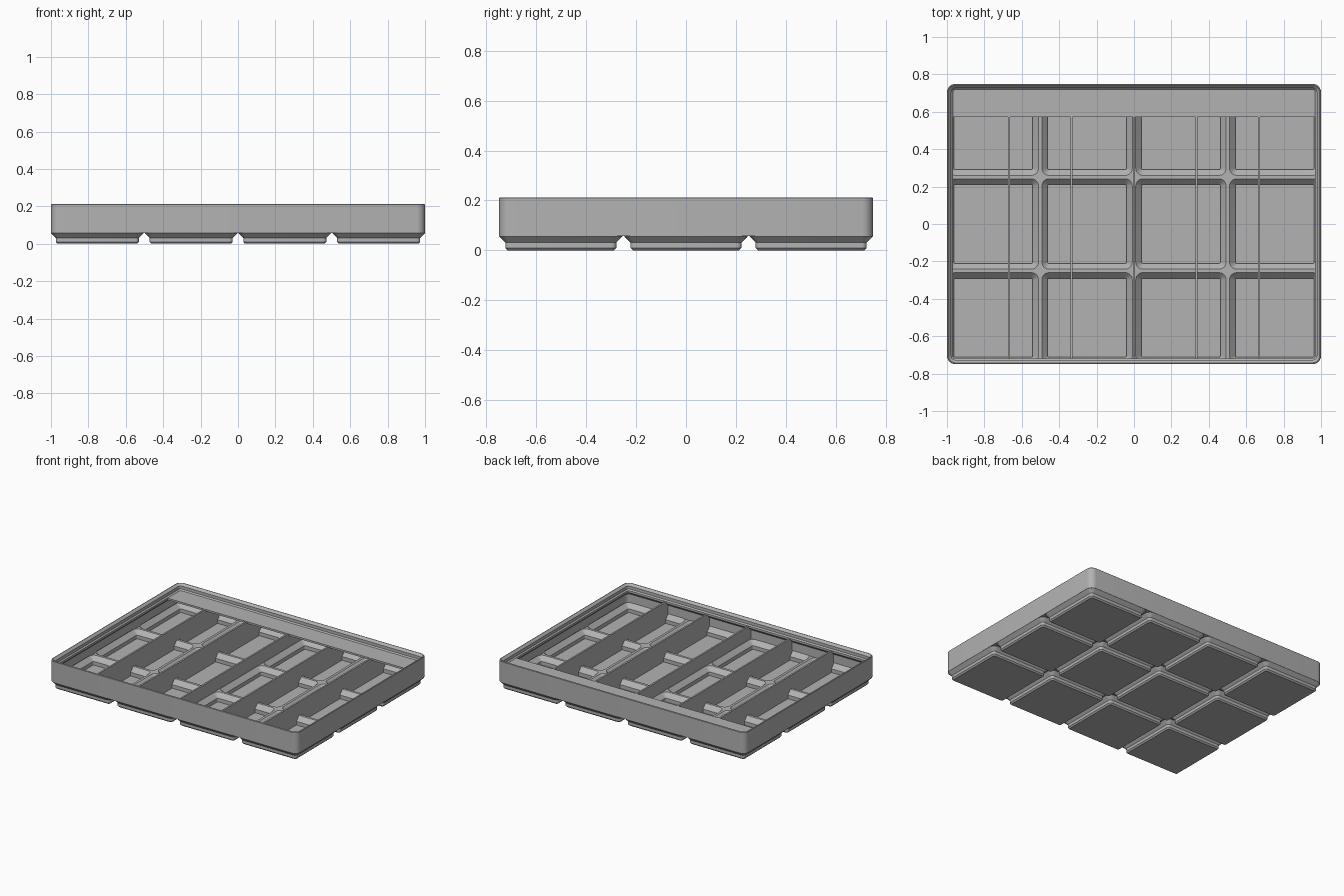
import bpy, bmesh, math

if "Cube" in bpy.data.objects:
    bpy.data.objects.remove(bpy.data.objects["Cube"])

S = 2 / 167.5            # millimetres to scene units
PITCH = 42
HX, HY, R = 83.75, 62.75, 3.75
CELLS = [(x * PITCH, y * PITCH) for x in (-1.5, -0.5, 0.5, 1.5) for y in (-1, 0, 1)]

grey = bpy.data.materials.new("light grey plastic")
grey.use_nodes = True
colour = (0.45, 0.45, 0.45, 1)
grey.diffuse_color = colour
grey.node_tree.nodes["Principled BSDF"].inputs["Base Color"].default_value = colour


def finish(name, bm):
    bmesh.ops.recalc_face_normals(bm, faces=bm.faces)
    bmesh.ops.scale(bm, vec=(S, S, S), verts=bm.verts)
    mesh = bpy.data.meshes.new(name)
    bm.to_mesh(mesh)
    bm.free()
    mesh.materials.append(grey)
    obj = bpy.data.objects.new(name, mesh)
    bpy.context.collection.objects.link(obj)
    return obj


def loft(bm, hx, hy, r, profile, cx=0, cy=0, seg=6):
    """Closed solid of rounded rectangles; profile is (inset, z) from bottom to top."""
    rings = []
    for inset, z in profile:
        rad = max(r - inset, 0.4)
        ring = []
        for quarter, (sx, sy) in enumerate([(1, 1), (-1, 1), (-1, -1), (1, -1)]):
            for i in range(seg + 1):
                a = math.pi / 2 * (quarter + i / seg)
                ring.append(bm.verts.new((cx + sx * (hx - inset - rad) + rad * math.cos(a),
                                          cy + sy * (hy - inset - rad) + rad * math.sin(a), z)))
        rings.append(ring)
    for low, high in zip(rings, rings[1:]):
        for i in range(len(low)):
            j = (i + 1) % len(low)
            bm.faces.new((low[i], low[j], high[j], high[i]))
    bm.faces.new(rings[0][::-1])
    bm.faces.new(rings[-1])


def extrude_x(name, outline, x0, x1):
    """Solid with a (y, z) outline running from x0 to x1."""
    bm = bmesh.new()
    face = bm.faces.new([bm.verts.new((x0, y, z)) for y, z in outline])
    ext = bmesh.ops.extrude_face_region(bm, geom=[face])["geom"]
    bmesh.ops.translate(bm, vec=(x1 - x0, 0, 0),
                        verts=[v for v in ext if isinstance(v, bmesh.types.BMVert)])
    return finish(name, bm)


def combine(target, tool, operation):
    mod = target.modifiers.new(operation, 'BOOLEAN')
    mod.operation, mod.object, mod.solver = operation, tool, 'EXACT'
    bpy.context.view_layer.objects.active = target
    bpy.ops.object.modifier_apply(modifier=mod.name)
    bpy.data.objects.remove(tool)


# Outer tray block
bm = bmesh.new()
loft(bm, HX, HY, R, [(0, 4.75), (0, 17.5), (0.3, 17.8)])
tray = finish("tray_shell", bm)

# Stepped feet, one per grid cell
bm = bmesh.new()
for cx, cy in CELLS:
    loft(bm, 20.75, 20.75, R,
         [(2.95, 0), (2.15, 0.8), (2.15, 2.6), (0.03, 4.72), (0.03, 5.2)], cx, cy)
combine(tray, finish("feet", bm), 'UNION')

# Main cavity with the stacking lip profile
bm = bmesh.new()
loft(bm, HX, HY, R, [(0.95, 5.75), (0.95, 11.15), (2.6, 12.8), (2.6, 14),
                     (1.9, 14.7), (1.9, 16.5), (0.6, 17.8), (0.6, 18.5)])
combine(tray, finish("cavity", bm), 'DIFFERENCE')

# Hollow inside each foot, leaving ridges between the cells
bm = bmesh.new()
for cx, cy in CELLS:
    loft(bm, 20.75, 20.75, R, [(3.1, 0.9), (3.1, 3.15), (0.5, 5.75), (0.5, 6.2)], cx, cy)
combine(tray, finish("hollows", bm), 'DIFFERENCE')

# Upright dividers that follow the stepped floor
TOP = 13.95
END = 62
for i in range(-2, 3):
    outline = [(-END, TOP), (-END, 5.6)]
    if i:
        for cy in (-PITCH, 0, PITCH):
            outline += [(cy - 19.9, 5.6), (cy - 17.8, 3), (cy - 17.8, 0.7),
                        (cy + 17.8, 0.7), (cy + 17.8, 3), (cy + 19.9, 5.6)]
    outline += [(END, 5.6), (END, TOP)]
    x = i * 28
    extrude_x(f"divider_{i + 3}", outline, x - 0.5, x + 0.5)

# Label ledge with a sloped underside along the back
extrude_x("label_ledge", [(47.8, 14), (47.8, 12.9), (END, 5.7), (END, 14)], -82, 82)

# Smooth rounded corners, keep crisp edges
bpy.ops.object.select_all(action='DESELECT')
tray.select_set(True)
bpy.context.view_layer.objects.active = tray
bpy.ops.object.shade_smooth_by_angle(angle=math.radians(30))
